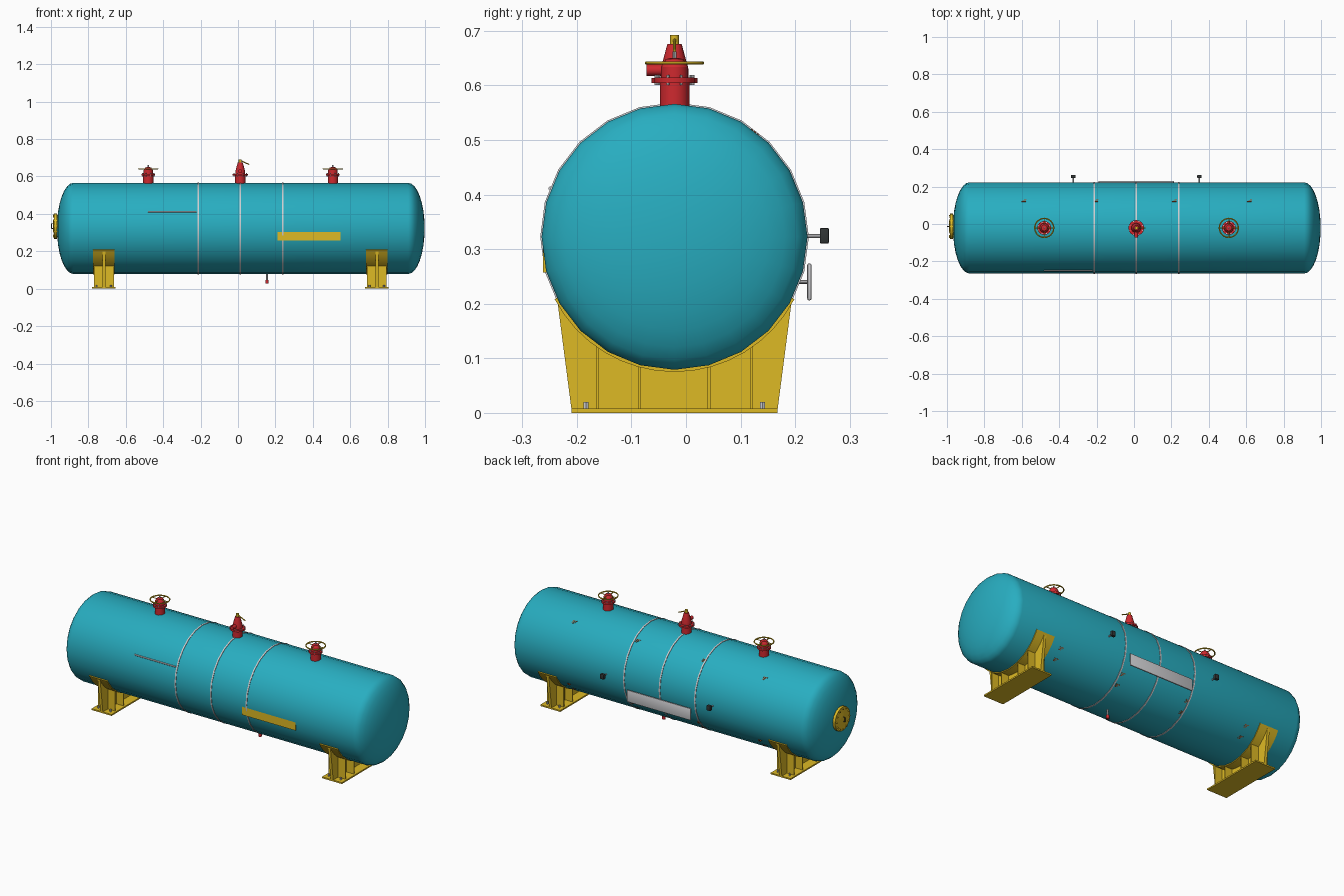
import bpy, bmesh, math
from mathutils import Matrix, Vector

if "Cube" in bpy.data.objects:
    bpy.data.objects.remove(bpy.data.objects["Cube"])

CY, CZ, R = -0.021, 0.3225, 0.2435     # tank axis and radius


def material(name, rgb):
    m = bpy.data.materials.new(name)
    m.diffuse_color = (*rgb, 1)
    m.use_nodes = True
    m.node_tree.nodes["Principled BSDF"].inputs["Base Color"].default_value = m.diffuse_color
    return m


TEAL = material("teal paint", (0.021, 0.42, 0.53))
YELLOW = material("yellow paint", (0.73, 0.49, 0.018))
RED = material("red paint", (0.62, 0.022, 0.028))
STEEL = material("light steel", (0.62, 0.62, 0.64))
DARK = material("dark rubber", (0.03, 0.035, 0.035))
RUST = material("rust", (0.33, 0.075, 0.02))


def finish(name, bm, mat, smooth=True):
    bmesh.ops.recalc_face_normals(bm, faces=bm.faces)
    me = bpy.data.meshes.new(name)
    bm.to_mesh(me)
    bm.free()
    ob = bpy.data.objects.new(name, me)
    bpy.context.collection.objects.link(ob)
    me.materials.append(mat)
    if smooth:
        bpy.ops.object.select_all(action='DESELECT')
        ob.select_set(True)
        bpy.context.view_layer.objects.active = ob
        bpy.ops.object.shade_smooth_by_angle(angle=math.radians(32))
    return ob


def aim(axis):
    return Vector((0, 0, 1)).rotation_difference(Vector(axis)).to_matrix().to_4x4()


def lathe(name, profile, at, mat, axis=(0, 0, 1), seg=16):
    """Revolve (radius, height) points around an axis through at; ends are capped."""
    bm = bmesh.new()
    rings = []
    for r, h in profile:
        if r < 1e-6:
            rings.append([bm.verts.new((0, 0, h))])
        else:
            rings.append([bm.verts.new((r * math.cos(a), r * math.sin(a), h))
                          for a in (2 * math.pi * i / seg for i in range(seg))])
    for a, b in zip(rings, rings[1:]):
        for i in range(seg):
            j = (i + 1) % seg
            loop = [a[i % len(a)], a[j % len(a)], b[j % len(b)], b[i % len(b)]]
            bm.faces.new(list(dict.fromkeys(loop)))
    for ring in (rings[0], rings[-1]):
        if len(ring) > 2:
            bm.faces.new(ring)
    bm.transform(Matrix.Translation(at) @ aim(axis))
    return finish(name, bm, mat)


def rod(name, a, b, r, mat, seg=10):
    d = Vector(b) - Vector(a)
    return lathe(name, [(r, 0), (r, d.length)], a, mat, d.normalized(), seg)


def box(name, lo, hi, mat, bevel=0):
    bm = bmesh.new()
    bmesh.ops.create_cube(bm, size=1)
    for v in bm.verts:
        v.co = [l + (c + 0.5) * (h - l) for c, l, h in zip(v.co, lo, hi)]
    if bevel:
        bmesh.ops.bevel(bm, geom=bm.edges[:], offset=bevel, segments=2, affect='EDGES', profile=0.5)
    return finish(name, bm, mat)


def torus(name, at, R0, r, mat, seg=24, sides=6):
    bm = bmesh.new()
    rings = []
    for i in range(seg):
        a = 2 * math.pi * i / seg
        rings.append([bm.verts.new((at[0] + (R0 + r * math.cos(b)) * math.cos(a),
                                    at[1] + (R0 + r * math.cos(b)) * math.sin(a),
                                    at[2] + r * math.sin(b)))
                      for b in (2 * math.pi * k / sides for k in range(sides))])
    for i in range(seg):
        p, q = rings[i], rings[(i + 1) % seg]
        for k in range(sides):
            n = (k + 1) % sides
            bm.faces.new((p[k], q[k], q[n], p[n]))
    return finish(name, bm, mat)


def extrude_yz(name, pts, x0, x1, mat):
    """Plate with a (y, z) outline between two x positions."""
    bm = bmesh.new()
    a = [bm.verts.new((x0, y, z)) for y, z in pts]
    f = bm.faces.new(a)
    new = bmesh.ops.extrude_face_region(bm, geom=[f])['geom']
    bmesh.ops.translate(bm, vec=(x1 - x0, 0, 0), verts=[v for v in new if isinstance(v, bmesh.types.BMVert)])
    return finish(name, bm, mat)


def arc(r, a0, a1, n):
    return [(CY + r * math.cos(t), CZ + r * math.sin(t))
            for t in (math.radians(a0 + (a1 - a0) * i / n) for i in range(n + 1))]


# Tank shell with dished ends
dome = [(R * math.cos(t), 0.088 * math.sin(t)) for t in (math.pi / 2 * i / 8 for i in range(9))]
profile = [(r, -0.88 - h) for r, h in reversed(dome)] + [(r, 0.91 + h) for r, h in dome]
lathe("tank_shell", profile, (0, CY, CZ), TEAL, (1, 0, 0), 24)

# Steel bands around the shell
for x in (-0.212, 0.012, 0.238):
    lathe("steel_band", [(R - .005, -.004), (R + .0025, -.004), (R + .0025, .004), (R - .005, .004)],
          (x, CY, CZ), STEEL, (1, 0, 0), 24)

# Saddle supports: base plate, web, ribs, curved pad, anchor bolts
for sx in (-0.717, 0.742):
    box("saddle_base", (sx - .063, -.21, 0), (sx + .063, .168, .008), YELLOW)
    extrude_yz("saddle_web", [(-.21, .008)] + arc(R, 208, 332, 14) + [(.168, .008)],
               sx - .008, sx + .008, YELLOW)
    extrude_yz("saddle_pad", arc(R + .004, 207.5, 332.5, 16) + arc(R - .006, 332.5, 207.5, 16),
               sx - .058, sx + .058, YELLOW)
    for y in (-.162, -.085, .042, .12):
        top = CZ - math.sqrt(R * R - (y - CY) ** 2)
        box("saddle_rib", (sx - .053, y - .003, .006), (sx + .053, y + .003, top + .003), YELLOW)
    for y in (-.183, .14):
        for s in (-1, 1):
            rod("anchor_bolt", (sx + s * .038, y, .006), (sx + s * .038, y, .02), .005, STEEL, 6)


def flange_bolts(x, r, z, n=8):
    for i in range(n):
        a = 2 * math.pi * (i + .5) / n
        px, py = x + r * math.cos(a), CY + r * math.sin(a)
        rod("flange_bolt", (px, py, z - .008), (px, py, z + .01), .003, STEEL, 6)


# Shut-off valves with handwheels
for vx in (-0.48, 0.507):
    lathe("valve_body", [(.027, .55), (.027, .604), (.037, .604), (.037, .614), (.025, .614),
                         (.025, .634), (.016, .648), (.008, .65)], (vx, CY, 0), RED)
    flange_bolts(vx, .032, .609)
    rod("valve_stem", (vx, CY, .645), (vx, CY, .662), .004, STEEL)
    torus("handwheel_rim", (vx, CY, .641), .051, .0035, YELLOW)
    for k in range(2):
        d = Vector((math.cos(k * math.pi / 2), math.sin(k * math.pi / 2), 0)) * .051
        c = Vector((vx, CY, .641))
        rod("handwheel_spoke", c - d, c + d, .0025, YELLOW, 6)

# Safety relief valve with side outlet and lever
rx = 0.012
lathe("relief_valve_body", [(.027, .55), (.027, .604), (.042, .604), (.042, .613), (.026, .613),
                            (.026, .628), (.013, .676), (.0, .676)], (rx, CY, 0), RED)
flange_bolts(rx, .037, .609)
rod("relief_outlet", (rx, CY, .628), (rx, CY - .051, .628), .0105, RED, 12)
rod("relief_cap", (rx, CY, .675), (rx, CY, .692), .008, YELLOW, 12)
rod("relief_lever", (rx, CY, .686), (.06, CY, .664), .003, YELLOW, 8)

# Manway cover on the left end
mc = (0, -0.013, 0.335)
lathe("manway_cover", [(.055, -.93), (.055, -.968), (.068, -.968), (.068, -.983), (.045, -.983),
                       (.03, -.988), (0, -.989)], mc, YELLOW, (1, 0, 0), 24)
for i in range(12):
    a = 2 * math.pi * i / 12
    y, z = mc[1] + .058 * math.cos(a), mc[2] + .058 * math.sin(a)
    rod("manway_bolt", (-.964, y, z), (-.99, y, z), .004, YELLOW, 6)
rod("manway_handle", (-.998, mc[1], .322), (-.998, mc[1], .348), .0025, DARK, 6)
for z in (.322, .348):
    rod("manway_handle_leg", (-.985, mc[1], z), (-.998, mc[1], z), .002, DARK, 6)

# Front sign plate and rail
box("sign_plate", (.21, -.262, .257), (.548, -.245, .308), YELLOW)
rod("front_rail", (-.48, -.248, .411), (-.222, -.248, .411), .004, STEEL)

# Rear level gauge with brackets
box("gauge_plate", (-.19, .222, .206), (.215, .230, .274), STEEL, .0035)
for x in (-.12, .145):
    rod("gauge_bracket", (x, .19, .24), (x, .225, .24), .004, STEEL)

# Rear knobs
for x in (-.325, .35):
    rod("knob_stem", (x, .2, .324), (x, .248, .324), .004, STEEL)
    box("knob", (x - .012, .245, .31), (x + .012, .262, .339), DARK, .003)

# Bottom drain
rod("drain_pipe", (.155, CY, .04), (.155, CY, .09), .0045, STEEL)
rod("drain_knob", (.155, CY, .028), (.155, CY, .046), .009, RED, 12)

# Small rust marks on the rear of the shell
for x in (-.59, -.205, .215, .617):
    for deg in (52.5, -37.5, -52.5):
        for k in range(3):
            bm = bmesh.new()
            size = Matrix.Diagonal((.024 - .006 * k, .004, .003, 1))
            bmesh.ops.create_cube(bm, size=1, matrix=size)
            bm.transform(Matrix.Translation((x + .004 * k, CY, CZ))
                         @ Matrix.Rotation(math.radians(deg - 90), 4, 'X')
                         @ Matrix.Translation((0, (k - 1) * .007, R * math.cos(math.pi / 24))))
            finish("rust_mark", bm, RUST, False)
